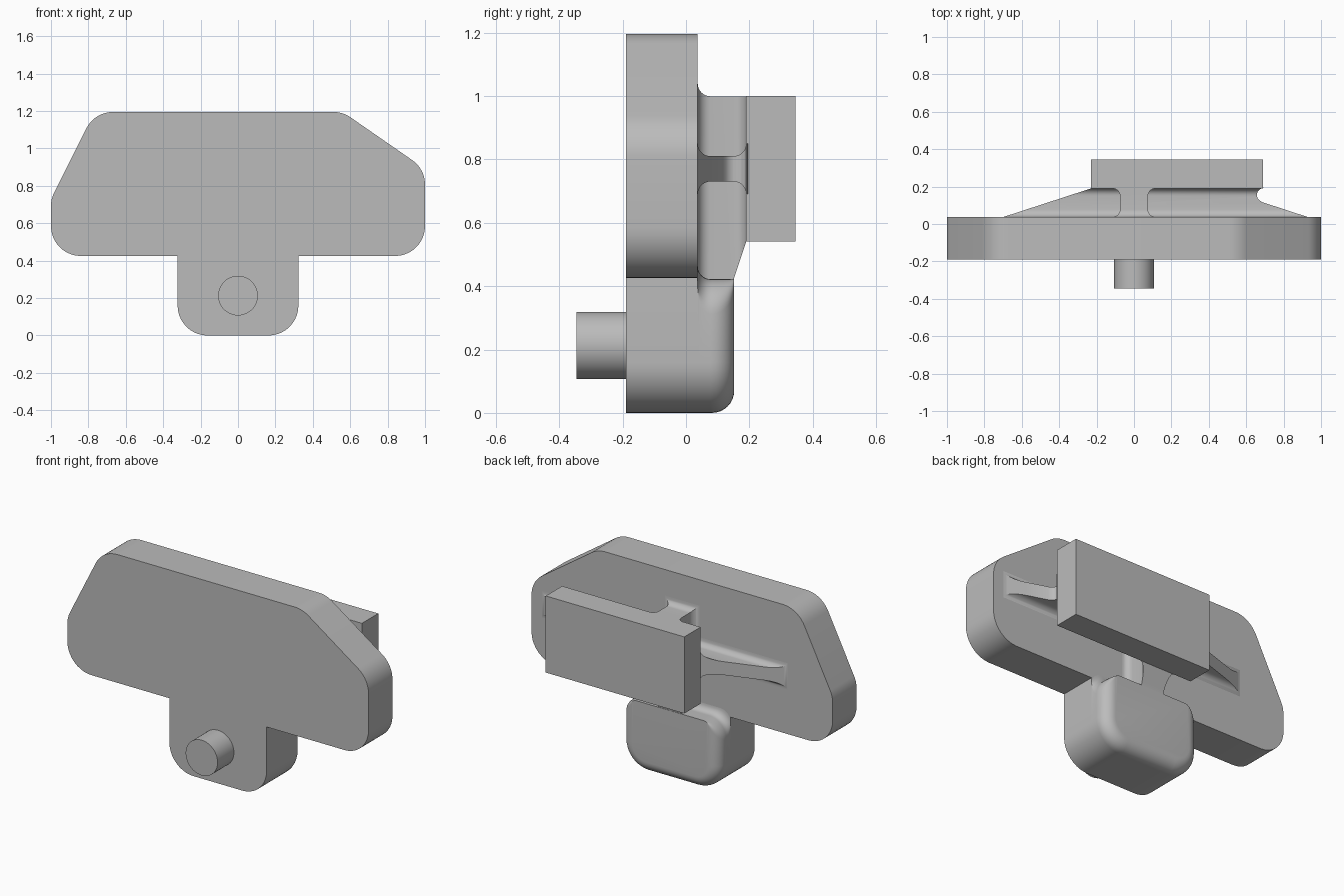
import bpy, bmesh, math
from mathutils import Vector

if "Cube" in bpy.data.objects:
    bpy.data.objects.remove(bpy.data.objects["Cube"])

grey = bpy.data.materials.new("Plain grey")
grey.use_nodes = True
GREY = (0.5, 0.5, 0.5, 1)
grey.diffuse_color = GREY
grey.node_tree.nodes["Principled BSDF"].inputs["Base Color"].default_value = GREY

FRONT, BACK, RIB_TOP, FILLET = -0.19, 0.037, 0.19, 0.04


def rounded(corners, steps=10):
    """Turn (u, v, radius) corners into an outline with arcs."""
    pts = []
    for i, (u, v, r) in enumerate(corners):
        p = Vector((u, v))
        a = (Vector(corners[i - 1][:2]) - p).normalized()
        b = (Vector(corners[(i + 1) % len(corners)][:2]) - p).normalized()
        if r == 0:
            pts.append(p)
            continue
        half = a.angle(b) / 2
        centre = p + (a + b).normalized() * r / math.sin(half)
        start = p + a * r / math.tan(half) - centre
        end = p + b * r / math.tan(half) - centre
        sweep = math.pi - 2 * half
        for k in range(steps + 1):
            t = k / steps
            pts.append(centre + (start * math.sin((1 - t) * sweep)
                                 + end * math.sin(t * sweep)) / math.sin(sweep))
    return pts


def arc(cu, cv, r, a0, a1, steps=8):
    angles = [math.radians(a0 + (a1 - a0) * k / steps) for k in range(steps + 1)]
    return [(cu + r * math.cos(a), cv + r * math.sin(a)) for a in angles]


def loft(name, layers, axis):
    """Skin a list of (outline, position) layers along an axis."""
    place = {"x": lambda u, v, w: (w, u, v),
             "y": lambda u, v, w: (u, w, v),
             "z": lambda u, v, w: (u, v, w)}[axis]
    bm = bmesh.new()
    rings = [[bm.verts.new(place(u, v, w)) for u, v in outline]
             for outline, w in layers]
    for lo, hi in zip(rings, rings[1:]):
        for i in range(len(lo)):
            bm.faces.new((lo[i - 1], lo[i], hi[i], hi[i - 1]))
    bm.faces.new(rings[0])
    bm.faces.new(rings[-1])
    bmesh.ops.recalc_face_normals(bm, faces=bm.faces)
    mesh = bpy.data.meshes.new(name)
    bm.to_mesh(mesh)
    bm.free()
    obj = bpy.data.objects.new(name, mesh)
    bpy.context.collection.objects.link(obj)
    mesh.materials.append(grey)
    return obj


def prism(name, outline, lo, hi, axis):
    return loft(name, [(outline, lo), (outline, hi)], axis)


def activate(obj):
    bpy.ops.object.select_all(action="DESELECT")
    obj.select_set(True)
    bpy.context.view_layer.objects.active = obj


def smooth(obj):
    activate(obj)
    bpy.ops.object.shade_smooth_by_angle(angle=math.radians(30))


def trim(obj, shape):
    """Keep only the part of obj inside shape."""
    mod = obj.modifiers.new("Trim", "BOOLEAN")
    mod.operation, mod.solver, mod.object = "INTERSECT", "EXACT", shape
    activate(obj)
    bpy.ops.object.modifier_apply(modifier=mod.name)
    bpy.data.objects.remove(shape)


def rib_section(w):
    """Half-thickness outline of a rib, filleted at the plate and the pad."""
    side = [(w + FILLET, BACK - 0.01)]
    side += arc(w + FILLET, BACK + FILLET, FILLET, 270, 180)
    side += arc(w + FILLET, RIB_TOP - FILLET, FILLET, 180, 90)
    side += [(w + FILLET, RIB_TOP + 0.02)]
    return side + [(-u, v) for u, v in reversed(side)]


# Main plate with its lower tab
plate = prism("main_plate", rounded([
    (-0.323, 0, 0.16), (0.323, 0, 0.16), (0.323, 0.425, 0), (1, 0.425, 0.16),
    (1, 0.89, 0.16), (0.56, 1.195, 0.16), (-0.767, 1.195, 0.16),
    (-1, 0.73, 0.16), (-1, 0.425, 0.16), (-0.323, 0.425, 0)]),
    FRONT, BACK, "y")
smooth(plate)

# Thick tab at the back: fillet against the plate, then a rounded back edge
def tab_outline(inset, top, r_top):
    w = 0.323 - inset
    r = 0.16 - inset
    return rounded([(-w, inset, r), (w, inset, r), (w, top, r_top), (-w, top, r_top)])


layers = []
for k in range(7):
    a = math.radians(15 * k)
    rise = FILLET * (1 - math.sin(a))
    layers.append((tab_outline(0, 0.422 + rise, 0.11 - rise),
                   BACK + FILLET * (1 - math.cos(a))))
for k in range(9):
    a = math.radians(90 * k / 8)
    inset = 0.07 * (1 - math.cos(a))
    layers.append((tab_outline(inset, 0.422, 0.11 - 1.2 * inset),
                   0.082 + 0.07 * math.sin(a)))
smooth(loft("thick_tab", layers, "y"))

# Round peg on the front
bpy.ops.mesh.primitive_cylinder_add(vertices=48, radius=0.106, depth=0.165,
                                    location=(0, -0.2625, 0.213),
                                    rotation=(math.pi / 2, 0, 0))
peg = bpy.context.object
peg.name = "front_peg"
peg.data.materials.append(grey)
smooth(peg)

# Rectangular pad at the back
prism("back_pad", [(-0.23, 0.54), (0.69, 0.54), (0.69, 1.0), (-0.23, 1.0)],
      RIB_TOP, 0.345, "y")

# Horizontal rib, tapered at both ends
h_rib = prism("horizontal_rib", [(v, 0.77 + u) for u, v in rib_section(0.04)],
              -0.8, 1.0, "x")
trim(h_rib, prism("rib_shape", [
    (-0.73, BACK - 0.01), (0.96, BACK - 0.01), (0.93, BACK), (0.685, 0.117)]
    + arc(0.695, 0.155, 0.038, 250, 90)
    + [(0.68, 0.2), (-0.2, 0.2), (-0.23, RIB_TOP), (-0.7, BACK)],
    0.6, 0.95, "z"))
smooth(h_rib)

# Vertical rib, from the thick tab up to the top of the pad
v_rib = prism("vertical_rib", rib_section(0.075), 0.3, 1.1, "z")
trim(v_rib, prism("rib_shape", [
    (BACK - 0.005, 0.35), (0.148, 0.35), (0.15, 0.42), (RIB_TOP, 0.54),
    (0.2, 0.56), (0.2, 0.999)]
    + arc(BACK + FILLET, 1.039, FILLET, 270, 180)
    + [(BACK - 0.005, 1.039)], -0.3, 0.3, "x"))
smooth(v_rib)
